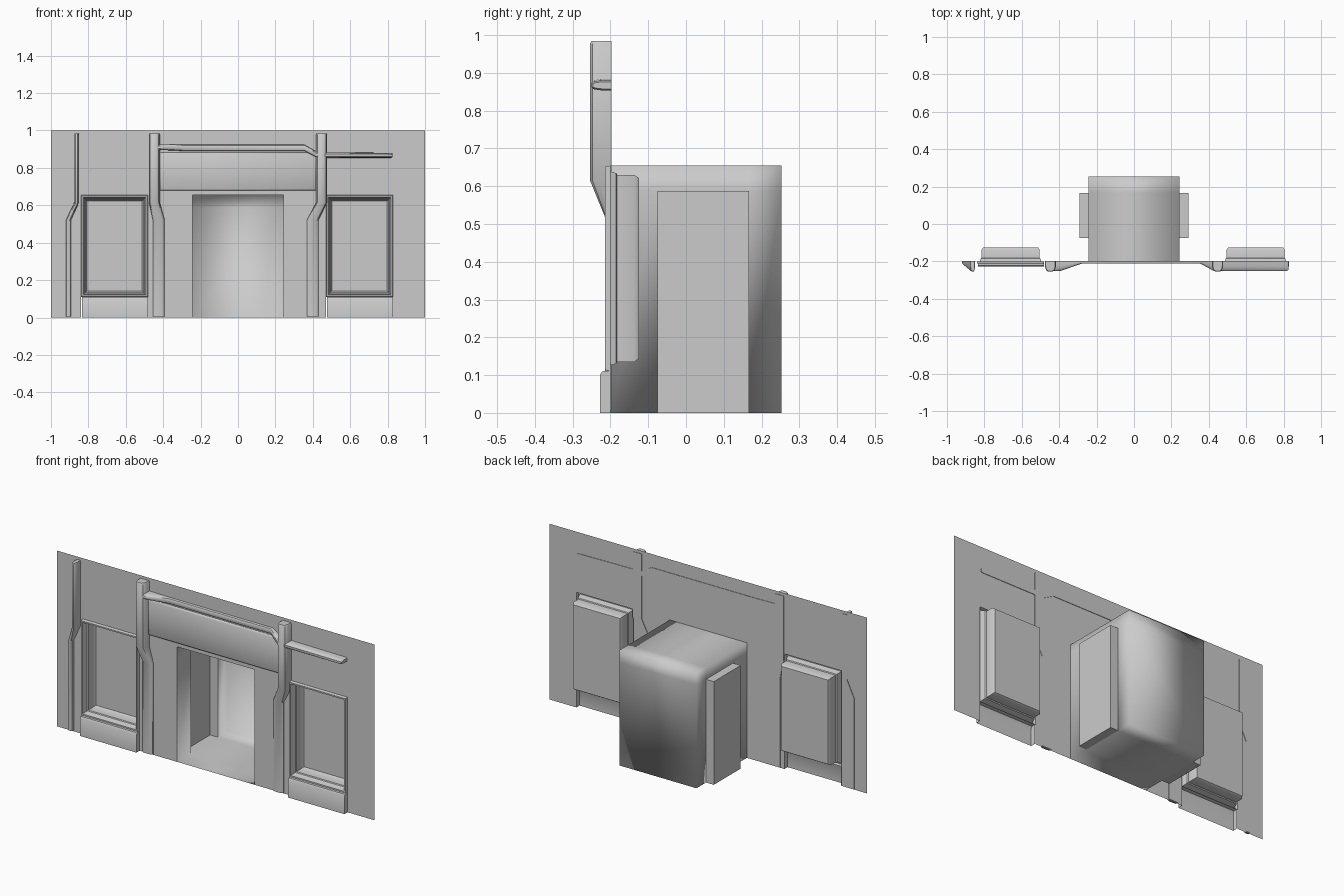
import bpy, bmesh
from math import radians

if "Cube" in bpy.data.objects:
    bpy.data.objects.remove(bpy.data.objects["Cube"])

WALL = -0.2


def finish(name, bm, recess=False, recalc=True, angle=35):
    bmesh.ops.remove_doubles(bm, verts=bm.verts, dist=1e-5)
    if recalc:
        bmesh.ops.recalc_face_normals(bm, faces=bm.faces)
    if recess:
        bmesh.ops.reverse_faces(bm, faces=bm.faces)
    me = bpy.data.meshes.new(name)
    bm.to_mesh(me)
    bm.free()
    ob = bpy.data.objects.new(name, me)
    bpy.context.collection.objects.link(ob)
    bpy.ops.object.select_all(action='DESELECT')
    ob.select_set(True)
    bpy.context.view_layer.objects.active = ob
    if angle:
        bpy.ops.object.shade_smooth_by_angle(angle=radians(angle))
    else:
        bpy.ops.object.shade_smooth()
    return ob


def loft(name, rings, caps=(True, True), **kw):
    """Skin a list of equal closed rings."""
    bm = bmesh.new()
    rows = [[bm.verts.new(p) for p in r] for r in rings]
    n = len(rows[0])
    for a, b in zip(rows, rows[1:]):
        for i in range(n):
            bm.faces.new((a[i], a[(i + 1) % n], b[(i + 1) % n], b[i]))
    for row, cap in zip((rows[0], rows[-1]), caps):
        if cap:
            bm.faces.new(row)
    return finish(name, bm, **kw)


# D-shaped section shared by posts and rail: (across, depth)
SECTION = [(-1, 0), (-1, .55), (-.8, .88), (-.45, 1),
           (.45, 1), (.8, .88), (1, .55), (1, 0)]


def post_ring(x0, x1, z, front, s=1):
    c, h, back = (x0 + x1) / 2, (x1 - x0) / 2 * s, -0.197
    return [(c + u * h, back + v * (front - back), z) for u, v in SECTION]


def rail_ring(x, z0, z1, front):
    c, h, back = (z0 + z1) / 2, (z1 - z0) / 2, -0.197
    return [(x, back + v * (front - back), c + u * h) for u, v in SECTION]


# wall sheet with openings for the doorway and both windows
xs = [-1, -.84, -.48, -.243, .243, .47, .83, 1]
zs = [0, .655, 1]
bm = bmesh.new()
for i in range(7):
    for k in range(2):
        if k == 0 and i in (1, 3, 5):
            continue
        x0, x1, z0, z1 = xs[i], xs[i + 1], zs[k], zs[k + 1]
        bm.faces.new([bm.verts.new((x, WALL, z)) for x, z in
                      ((x0, z0), (x1, z0), (x1, z1), (x0, z1))])
finish("wall", bm, recalc=False)

# doorway alcove with side pockets: skin of filled grid cells, open in front
grid = ([-.292, -.243, .243, .292], [WALL, -.075, .167, .253], [0, .587, .655])


def filled(c):
    i, j, k = c
    if not (0 <= i < 3 and 0 <= j < 3 and 0 <= k < 2):
        return False
    return i == 1 or (j == 1 and k == 0)


bm = bmesh.new()
for i in range(3):
    for j in range(3):
        for k in range(2):
            cell = (i, j, k)
            if not filled(cell):
                continue
            for ax in range(3):
                for side in (0, 1):
                    nb = list(cell)
                    nb[ax] += 2 * side - 1
                    if filled(nb) or (ax == 1 and nb[1] < 0):
                        continue
                    pts = []
                    for a, b in ((0, 0), (1, 0), (1, 1), (0, 1)):
                        q = list(cell)
                        q[ax] += side
                        q[(ax + 1) % 3] += a
                        q[(ax + 2) % 3] += b
                        pts.append(bm.verts.new([grid[d][q[d]] for d in range(3)]))
                    bm.faces.new(pts)
bmesh.ops.remove_doubles(bm, verts=bm.verts, dist=1e-5)
for e in bm.edges:
    if any(abs(v.co.x) > .25 for f in e.link_faces for v in f.verts):
        e.smooth = False
finish("doorway_alcove", bm, recess=True, angle=None)

# windows: stepped frame and recessed pane, with a hollow sill block below
for side, x0, x1 in (("left", -.84, -.48), ("right", .47, .83)):
    steps = [(0, WALL), (.004, -.215), (.012, -.215), (.02, -.185),
             (.025, -.182), (.025, -.137), (.033, -.125)]
    rings = [[(x0 + d, y, .11 + d), (x1 - d, y, .11 + d),
              (x1 - d, y, .655 - d), (x0 + d, y, .655 - d)] for d, y in steps]
    loft(side + "_window", rings, caps=(False, True), recess=True)

    profile = [(-.228, 0), (-.228, .1), (-.222, .11), (WALL, .112)]
    bm = bmesh.new()
    ends = [[bm.verts.new((x, y, z)) for y, z in profile] for x in (x0 + .005, x1)]
    for i in range(len(profile) - 1):
        bm.faces.new((ends[0][i], ends[1][i], ends[1][i + 1], ends[0][i + 1]))
    for end in ends:
        foot = bm.verts.new((end[0].co.x, WALL, 0))
        bm.faces.new(end + [foot])
    finish(side + "_window_sill", bm)

# bent posts: lower x range, upper x range
for name, low, up in (("outer_left_post", (-.92, -.893), (-.875, -.85)),
                      ("left_post", (-.455, -.392), (-.476, -.418)),
                      ("right_post", (.368, .43), (.418, .476))):
    loft(name, [post_ring(*low, .005, -.215), post_ring(*low, .52, -.215),
                post_ring(*up, .615, -.254), post_ring(*up, .978, -.254),
                post_ring(*up, .984, -.25, .88)])

# horizontal rail hugging the wall between posts, stepping down to the right
loft("top_rail", [rail_ring(-.43, .895, .926, -.25), rail_ring(-.39, .895, .926, -.25),
                  rail_ring(-.28, .89, .924, -.212), rail_ring(.355, .89, .924, -.212),
                  rail_ring(.425, .854, .884, -.25), rail_ring(.818, .854, .88, -.25),
                  rail_ring(.825, .858, .876, -.246)])

# sign board above the doorway
rings = []
for d, y in ((0, WALL), (0, -.207), (.008, -.212)):
    rings.append([(-.418 + d, y, .68 + d), (.418 - d, y, .68 + d),
                  (.418 - d, y, .882 - d), (-.418 + d, y, .882 - d)])
loft("sign_board", rings, angle=70)
